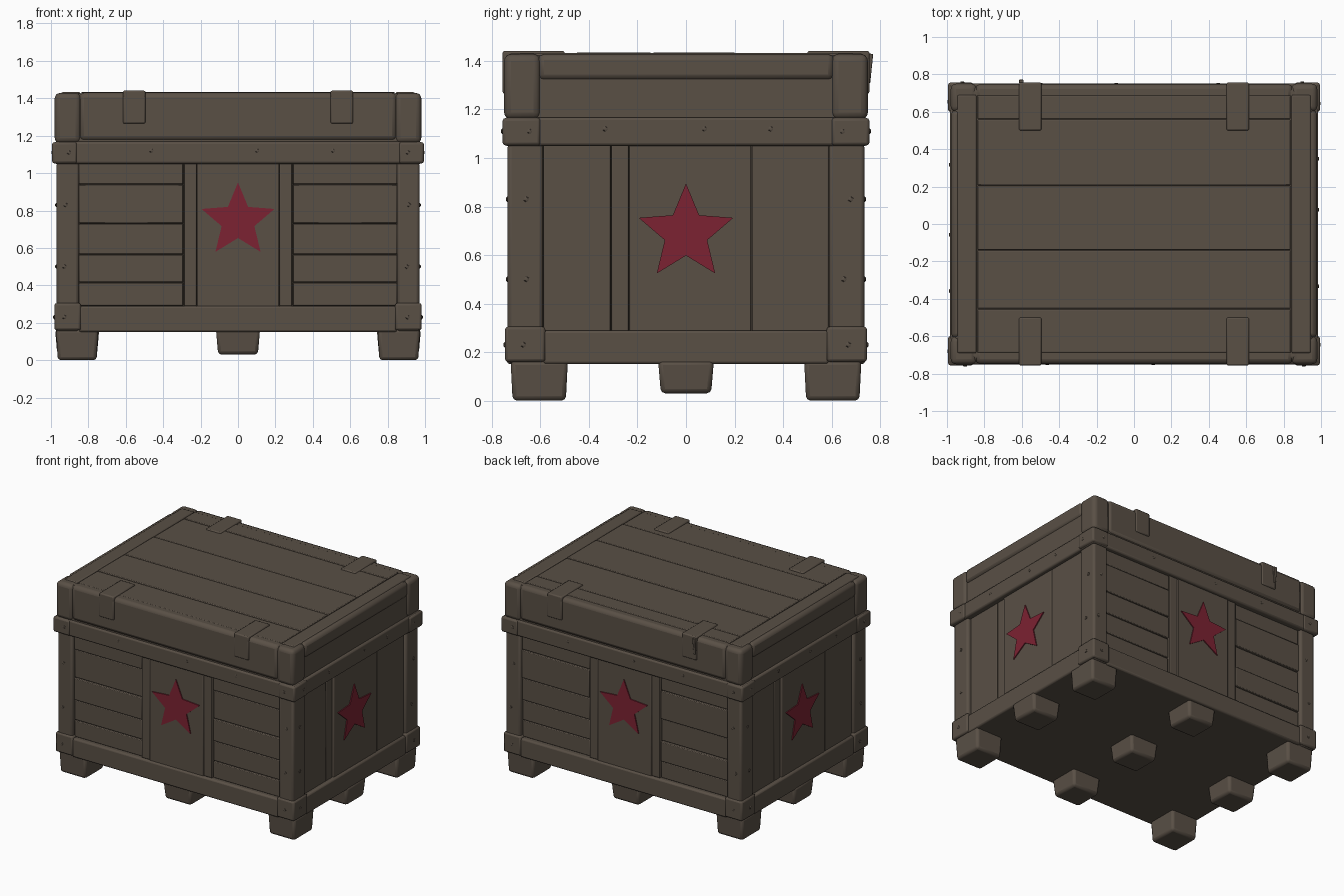
import bpy, bmesh, math, random
from mathutils import Matrix, Vector

random.seed(7)
if "Cube" in bpy.data.objects:
    bpy.data.objects.remove(bpy.data.objects["Cube"])


def material(name, rgb):
    m = bpy.data.materials.new(name)
    m.use_nodes = True
    m.diffuse_color = (*rgb, 1)
    m.node_tree.nodes["Principled BSDF"].inputs["Base Color"].default_value = (*rgb, 1)
    return m


wood = material("weathered_wood", (0.1, 0.079, 0.06))
gap = material("dark_gap", (0.035, 0.028, 0.021))
red = material("star_red", (0.2, 0.016, 0.032))

HALF_X, HALF_Y = 0.97, 0.735
SIGNS = (-1, 1)


def finish(name, bm, mat, bevel=0.0, segments=2):
    bmesh.ops.recalc_face_normals(bm, faces=bm.faces)
    me = bpy.data.meshes.new(name)
    bm.to_mesh(me)
    bm.free()
    ob = bpy.data.objects.new(name, me)
    bpy.context.collection.objects.link(ob)
    me.materials.append(mat)
    if bevel:
        mod = ob.modifiers.new("soft_edges", 'BEVEL')
        mod.width, mod.segments = bevel, segments
    bpy.ops.object.select_all(action='DESELECT')
    ob.select_set(True)
    bpy.context.view_layer.objects.active = ob
    bpy.ops.object.shade_smooth_by_angle(angle=math.radians(35))
    return ob


def add_box(bm, x0, x1, y0, y1, z0, z1, taper=1.0):
    verts = bmesh.ops.create_cube(bm, size=1)["verts"]
    size = Vector((x1 - x0, y1 - y0, z1 - z0))
    mid = Vector((x0 + x1, y0 + y1, z0 + z1)) / 2
    for v in verts:
        k = taper if v.co.z < 0 else 1
        v.co = Vector((v.co.x * size.x * k, v.co.y * size.y * k, v.co.z * size.z)) + mid
    return verts


def boxes(name, specs, mat=wood, bevel=0.006, segments=2, taper=1.0):
    bm = bmesh.new()
    for s in specs:
        add_box(bm, *s, taper=taper)
    return finish(name, bm, mat, bevel, segments)


def turn(k):
    return Matrix.Rotation(k * math.pi / 2, 4, 'Z')


def wall_boxes(name, k, specs, bevel=0.005):
    """Boxes given as across, outward distance, height on wall k."""
    bm = bmesh.new()
    for u0, u1, d0, d1, z0, z1 in specs:
        add_box(bm, u0, u1, -d1, -d0, z0, z1)
    bm.transform(turn(k))
    return finish(name, bm, wood, bevel)


def star(name, k, depth, z):
    bm = bmesh.new()
    ring = []
    for i in range(10):
        r = 0.092 if i % 2 else 0.205
        a = i * math.pi / 5
        ring.append(bm.verts.new((r * math.sin(a), -depth, z + r * math.cos(a))))
    face = bm.faces.new(ring)
    out = bmesh.ops.extrude_face_region(bm, geom=[face])["geom"]
    for v in out:
        if isinstance(v, bmesh.types.BMVert):
            v.co.y -= 0.008
    bm.transform(turn(k))
    finish(name, bm, red)


# Body core, floor and feet
boxes("body_core", [(-0.925, 0.925, -0.69, 0.69, 0.165, 1.06)], gap, 0)
boxes("floor", [(-0.95, 0.95, -0.715, 0.715, 0.15, 0.18)])
corner_feet, middle_feet = [], []
for i in (-1, 0, 1):
    for j in (-1, 0, 1):
        x, y = i * 0.86, j * 0.605
        if i and j:
            corner_feet.append((x - 0.112, x + 0.112, y - 0.118, y + 0.118, 0, 0.165))
        else:
            middle_feet.append((x - 0.118, x + 0.118, y - 0.115, y + 0.115, 0.03, 0.165))
boxes("corner_feet", corner_feet, bevel=0.018, taper=0.93)
boxes("middle_feet", middle_feet, bevel=0.018, taper=0.9)

# Corner posts and the caps at their lower ends
posts, caps = [], []
for sx in SIGNS:
    for sy in SIGNS:
        xs = sorted((sx * 0.85, sx * HALF_X))
        ys = sorted((sy * 0.59, sy * HALF_Y))
        posts.append((*xs, *ys, 0.155, 1.06))
        xs = sorted((sx * 0.84, sx * 0.982))
        ys = sorted((sy * 0.58, sy * 0.746))
        caps.append((*xs, *ys, 0.16, 0.305))
boxes("corner_posts", posts, bevel=0.015)
boxes("corner_caps", caps, bevel=0.012)

# Walls: rails, planks and star boards
names = ("front", "left", "back", "right")
for k, side in enumerate(names):
    long_side = k % 2 == 0
    d = HALF_Y if long_side else HALF_X
    u = 0.85 if long_side else 0.59
    wall_boxes(side + "_rail", k, [(-u, u, d - 0.07, d + 0.003, 0.15, 0.29)], 0.012)
    planks = []
    if long_side:
        # Horizontal slats either side of the middle board
        levels = (0.29, 0.415, 0.565, 0.73, 0.94, 1.06)
        for s in SIGNS:
            u0, u1 = sorted((s * 0.293, s * u))
            for z0, z1 in zip(levels, levels[1:]):
                out = d - 0.022 + random.uniform(-0.008, 0.006)
                planks.append((u0, u1, d - 0.06, out, z0 + 0.002, z1 - 0.002))
        battens = [(*sorted((s * 0.222, s * 0.29)), d - 0.06, d - 0.014, 0.29, 1.06)
                   for s in SIGNS]
        wall_boxes(side + "_battens", k, battens)
        wall_boxes(side + "_star_board", k, [(-0.22, 0.22, d - 0.06, d - 0.01, 0.28, 1.06)])
        star(side + "_star", k, d - 0.0105, 0.745)
    else:
        # Upright planks
        cuts = (-0.59, -0.31, -0.235, 0.27, 0.59)
        for u0, u1 in zip(cuts, cuts[1:]):
            out = d - 0.02 + random.uniform(-0.007, 0.004)
            if u0 < 0 < u1:
                out = d - 0.016
            planks.append((u0 + 0.002, u1 - 0.002, d - 0.06, out, 0.285, 1.06))
        star(side + "_star", k, d - 0.0165, 0.69)
    wall_boxes(side + "_planks", k, planks)

# Lid: main block, lower band, edge rails and corner pieces
boxes("lid_block", [(-0.966, 0.966, -0.738, 0.738, 1.055, 1.425)], bevel=0.03, segments=3)
boxes("lid_band", [(-0.985, 0.985, -0.75, 0.75, 1.05, 1.168)], bevel=0.012)
band_corners, lid_corners = [], []
for sx in SIGNS:
    for sy in SIGNS:
        xs = sorted((sx * 0.86, sx * 0.994))
        ys = sorted((sy * 0.6, sy * 0.756))
        band_corners.append((*xs, *ys, 1.052, 1.165))
        xs = sorted((sx * 0.84, sx * 0.98))
        ys = sorted((sy * 0.6, sy * 0.75))
        lid_corners.append((*xs, *ys, 1.16, 1.428))
boxes("band_corners", band_corners, bevel=0.012)
boxes("lid_corners", lid_corners, bevel=0.028, segments=3)
for k, side in enumerate(names):
    if k % 2:
        wall_boxes(side + "_lid_rail", k, [(-0.61, 0.61, 0.9, 0.978, 1.32, 1.428)], 0.024)
    else:
        wall_boxes(side + "_lid_rail", k, [(-0.85, 0.85, 0.66, 0.748, 1.172, 1.43)], 0.026)

# Lid top planks and their end boards
cuts = (-0.69, -0.455, -0.14, 0.205, 0.56, 0.69)
top = []
for y0, y1 in zip(cuts, cuts[1:]):
    top.append((-0.838, 0.838, y0 + 0.002, y1 - 0.002, 1.39, 1.434 + random.uniform(-0.004, 0.003)))
boxes("lid_top_planks", top, bevel=0.005)
ends = [(*sorted((s * 0.842, s * 0.945)), -0.69, 0.69, 1.39, 1.433) for s in SIGNS]
boxes("lid_end_boards", ends, bevel=0.008)

# Straps folded over the long edges of the lid
straps = []
for sx in SIGNS:
    x0, x1 = sx * 0.555 - 0.06, sx * 0.555 + 0.06
    for sy in SIGNS:
        straps.append((x0, x1, *sorted((sy * 0.5, sy * 0.756)), 1.4, 1.441))
        straps.append((x0, x1, *sorted((sy * 0.7, sy * 0.756)), 1.265, 1.435))
boxes("lid_straps", straps, bevel=0.008)

# Splinter standing off the back edge
bm = bmesh.new()
add_box(bm, -0.615, -0.59, -0.009, 0.009, -0.06, 0.06, taper=0.7)
bm.transform(Matrix.Translation((0, 0.758, 1.37)) @ Matrix.Rotation(-0.08, 4, 'X'))
finish("back_splinter", bm, wood, 0.003)

# Nail heads on posts, caps and lid band
bm = bmesh.new()
for k in range(4):
    long_side = k % 2 == 0
    d = HALF_Y if long_side else HALF_X
    edge = 0.91 if long_side else 0.66
    spots = [(s * edge, d + off, z) for s in SIGNS
             for z, off in ((0.23, 0.012), (0.5, 0.001), (0.83, 0.001), (1.11, 0.022))]
    spots += [(f * edge, d + 0.014, 1.12) for f in (-0.5, 0.1, 0.55)]
    for u, depth, z in spots:
        place = turn(k) @ Matrix.Translation((u + random.uniform(-0.02, 0.02), -depth, z))
        flat = Matrix.Diagonal((1, 0.6, 1, 1))
        bmesh.ops.create_icosphere(bm, subdivisions=1, radius=0.012, matrix=place @ flat)
finish("nail_heads", bm, wood)
